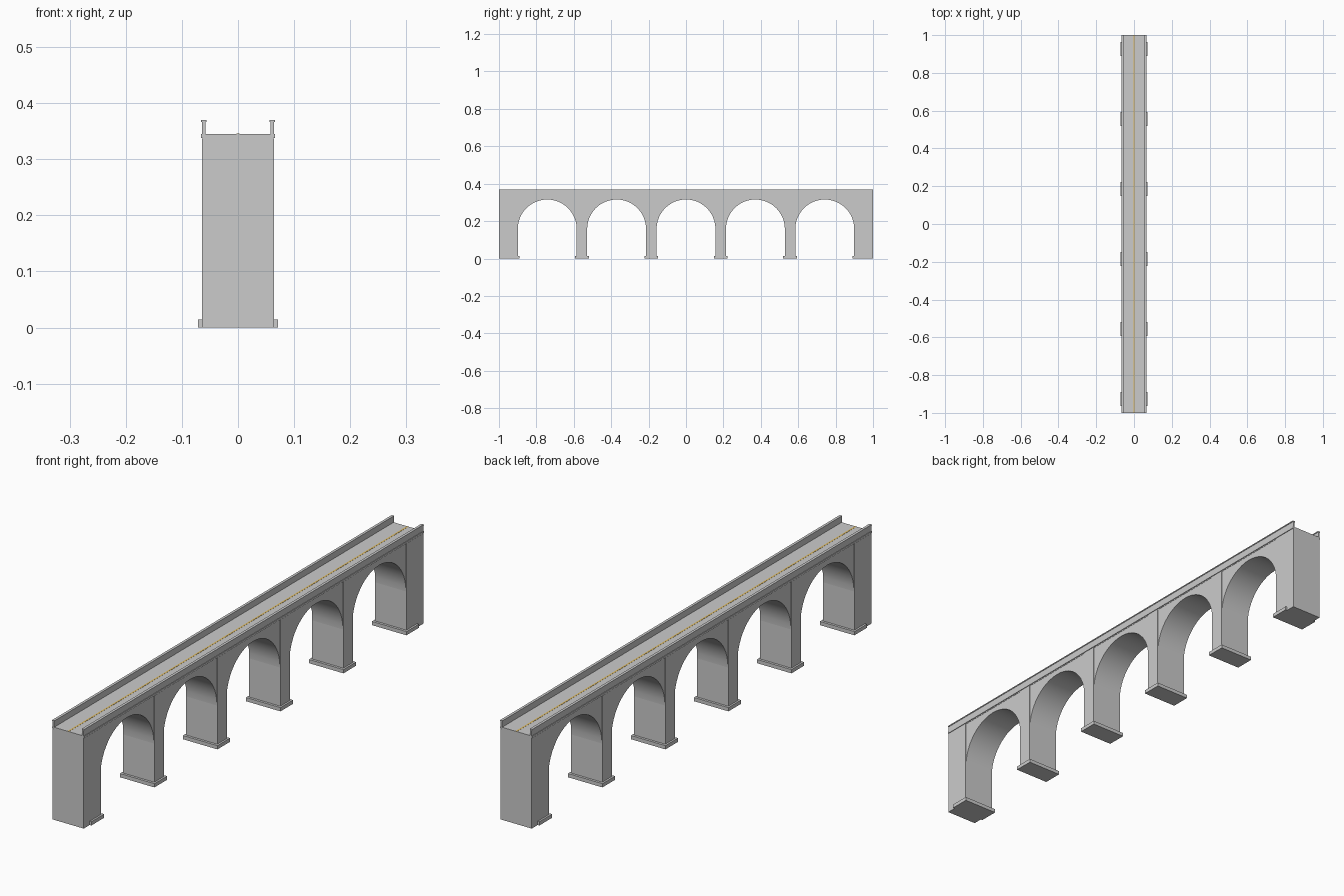
import bpy, bmesh, math

if "Cube" in bpy.data.objects:
    bpy.data.objects.remove(bpy.data.objects["Cube"])

PITCH = 0.371          # spacing of the piers
PIER = 0.056           # pier thickness along the bridge
R = (PITCH - PIER) / 2  # arch radius
SPRING = 0.158         # height where arches start
DECK = 0.336           # underside of the deck


def extrude_x(name, profile, x0, x1):
    """Extrude a closed (y, z) profile along x."""
    bm = bmesh.new()
    face = bm.faces.new([bm.verts.new((x0, y, z)) for y, z in profile])
    ext = bmesh.ops.extrude_face_region(bm, geom=[face])
    verts = [g for g in ext["geom"] if isinstance(g, bmesh.types.BMVert)]
    bmesh.ops.translate(bm, verts=verts, vec=(x1 - x0, 0, 0))
    bmesh.ops.recalc_face_normals(bm, faces=bm.faces)
    me = bpy.data.meshes.new(name)
    bm.to_mesh(me)
    bm.free()
    ob = bpy.data.objects.new(name, me)
    bpy.context.collection.objects.link(ob)
    return ob


def box(name, x0, x1, y0, y1, z0, z1):
    return extrude_x(name, [(y0, z0), (y1, z0), (y1, z1), (y0, z1)], x0, x1)


# piers with wider footings
for i in range(6):
    y = (i - 2.5) * PITCH
    box("pier", -0.064, 0.064, y - PIER / 2, y + PIER / 2, 0, DECK)
    box("pier_footing", -0.071, 0.071, y - 0.037, y + 0.037, 0, 0.014)

# solid end abutments
edge = 2.5 * PITCH + PIER / 2 - 0.002
for s in (-1, 1):
    y0, y1 = sorted((s * edge, s * 1.0))
    box("abutment", -0.064, 0.064, y0, y1, 0, DECK)

# arch spans: semicircular soffit with solid spandrels
for i in range(5):
    yc = (i - 2) * PITCH
    n = 24
    prof = [(yc - R * math.cos(math.pi * k / n), SPRING + R * math.sin(math.pi * k / n))
            for k in range(n + 1)]
    prof += [(yc + R + 0.002, SPRING), (yc + R + 0.002, DECK),
             (yc - R - 0.002, DECK), (yc - R - 0.002, SPRING)]
    arch = extrude_x("arch_span", prof, -0.0625, 0.0625)
    bpy.ops.object.select_all(action="DESELECT")
    arch.select_set(True)
    bpy.context.view_layer.objects.active = arch
    bpy.ops.object.shade_smooth_by_angle(angle=math.radians(20))

# deck slab over a narrow moulding
box("deck_moulding", -0.0635, 0.0635, -1, 1, 0.335, 0.339)
box("deck_slab", -0.066, 0.066, -1, 1, 0.338, 0.345)

# parapets with coping
for s in (-1, 1):
    for name, a, b, z0, z1 in (("parapet_wall", 0.058, 0.064, 0.344, 0.367),
                               ("parapet_coping", 0.056, 0.066, 0.366, 0.370)):
        x0, x1 = sorted((s * a, s * b))
        box(name, x0, x1, -1, 1, z0, z1)

# yellow road line
line = box("road_centre_line", -0.003, 0.003, -1, 1, 0.3445, 0.3455)
mat = bpy.data.materials.new("road_yellow")
mat.diffuse_color = (0.75, 0.5, 0.12, 1)
mat.use_nodes = True
mat.node_tree.nodes["Principled BSDF"].inputs["Base Color"].default_value = mat.diffuse_color
line.data.materials.append(mat)
